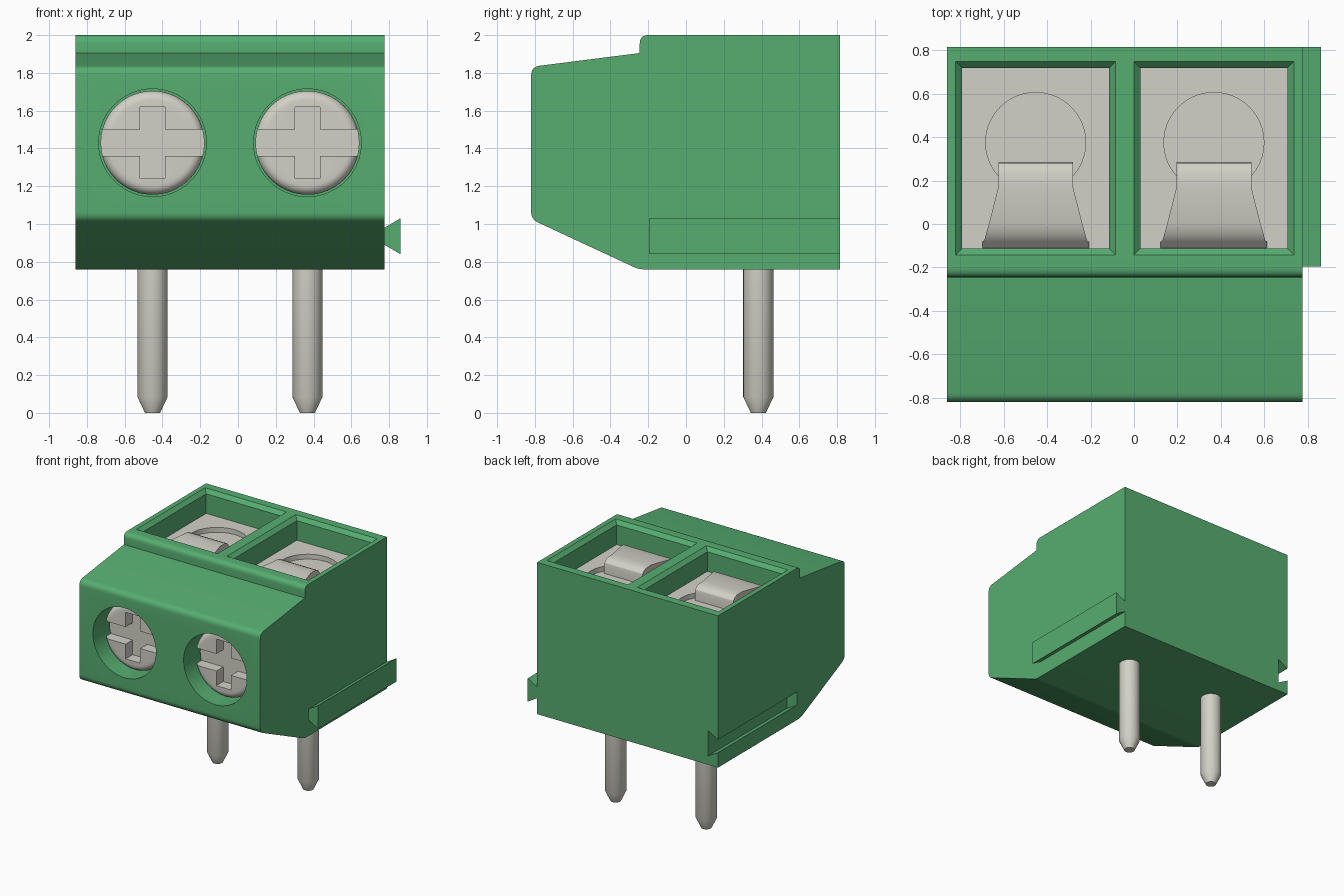
import bpy, bmesh, math
from mathutils import Vector

cube = bpy.data.objects.get("Cube")
if cube:
    bpy.data.objects.remove(cube, do_unlink=True)


def material(name, rgb):
    m = bpy.data.materials.new(name)
    m.use_nodes = True
    m.diffuse_color = (*rgb, 1)
    m.node_tree.nodes["Principled BSDF"].inputs["Base Color"].default_value = (*rgb, 1)
    return m


GREEN = material("green plastic", (0.095, 0.42, 0.166))
METAL = material("warm grey metal", (0.645, 0.638, 0.572))


def loft(name, rings, mat):
    """Closed solid through a list of rings with equal point counts."""
    bm = bmesh.new()
    rows = [[bm.verts.new(p) for p in ring] for ring in rings]
    n = len(rows[0])
    for a, b in zip(rows, rows[1:]):
        for i in range(n):
            j = (i + 1) % n
            bm.faces.new((a[i], a[j], b[j], b[i]))
    bm.faces.new(rows[0])
    bm.faces.new(rows[-1])
    bmesh.ops.recalc_face_normals(bm, faces=bm.faces)
    mesh = bpy.data.meshes.new(name)
    bm.to_mesh(mesh)
    bm.free()
    mesh.materials.append(mat)
    ob = bpy.data.objects.new(name, mesh)
    bpy.context.collection.objects.link(ob)
    return ob


def rect(cx, cy, hx, hy, z):
    return [(cx + sx * hx, cy + sy * hy, z) for sx, sy in ((-1, -1), (1, -1), (1, 1), (-1, 1))]


def box(name, lo, hi, mat):
    cx, cy = (lo[0] + hi[0]) / 2, (lo[1] + hi[1]) / 2
    hx, hy = (hi[0] - lo[0]) / 2, (hi[1] - lo[1]) / 2
    return loft(name, [rect(cx, cy, hx, hy, z) for z in (lo[2], hi[2])], mat)


def turned(name, centre, axis, profile, mat, n=48):
    """Round solid from (radius, position) pairs along the y or z axis."""
    rings = []
    for r, t in profile:
        ring = []
        for i in range(n):
            a = math.tau * i / n
            u, v = centre[0] + r * math.cos(a), centre[1] + r * math.sin(a)
            ring.append((u, t, v) if axis == "y" else (u, v, t))
        rings.append(ring)
    return loft(name, rings, mat)


def rounded(corners, steps=6):
    """Outline with each (a, b, radius) corner softened."""
    out = []
    for i, (a, b, r) in enumerate(corners):
        p = Vector((a, b))
        if not r:
            out.append(p)
            continue
        before = Vector(corners[i - 1][:2])
        after = Vector(corners[(i + 1) % len(corners)][:2])
        s, e = p + (before - p).normalized() * r, p + (after - p).normalized() * r
        for k in range(steps + 1):
            t = k / steps
            out.append(s * (1 - t) ** 2 + p * 2 * t * (1 - t) + e * t * t)
    return out


def cut(ob, cutter):
    mod = ob.modifiers.new("cut", "BOOLEAN")
    mod.object = cutter
    mod.operation = "DIFFERENCE"
    mod.solver = "EXACT"
    bpy.context.view_layer.objects.active = ob
    bpy.ops.object.modifier_apply(modifier=mod.name)
    bpy.data.objects.remove(cutter, do_unlink=True)


def smooth(ob):
    bpy.ops.object.select_all(action="DESELECT")
    ob.select_set(True)
    bpy.context.view_layer.objects.active = ob
    bpy.ops.object.shade_smooth_by_angle(angle=math.radians(30))


LEFT, RIGHT, BACK = 0.775, -0.86, 0.815
FLOOR = 1.81

# Housing: side profile extruded across the width
outline = rounded([
    (BACK, 2, 0), (-0.245, 2, 0.045), (-0.245, 1.905, 0), (-0.82, 1.832, 0.045),
    (-0.82, 1.025, 0.04), (-0.25, 0.76, 0.03), (BACK, 0.76, 0)])
housing = loft("housing", [[(x, y, z) for y, z in outline] for x in (RIGHT, LEFT)], GREEN)


# Dovetail: narrow at the wall, wide at the far end
def dovetail(name, x0, x1, y1, grow):
    section = [(x0, 0.89 - grow), (x1, 0.84 - grow), (x1, 1.03 + grow), (x0, 0.98 + grow)]
    return loft(name, [[(x, y, z) for x, z in section] for y in (-0.195 - grow, y1)], GREEN)


cut(housing, dovetail("groove_cutter", RIGHT - 0.001, RIGHT + 0.09, BACK + 0.1, 0.008))
dovetail("dovetail_rail", LEFT, 0.86, BACK, 0)

for side, x in (("right", -0.4525), ("left", 0.3675)):
    # Wire pocket with a chamfered mouth
    cy = 0.303
    cut(housing, loft("pocket_cutter", [
        rect(x, cy, 0.338, 0.415, 1.7), rect(x, cy, 0.338, 0.415, 1.97),
        rect(x, cy, 0.368, 0.445, 2.0), rect(x, cy, 0.368, 0.445, 2.1)], GREEN))
    # Screw bore
    bore = 1.43
    cut(housing, turned("bore_cutter", (x, bore), "y", [(0.285, -0.9), (0.285, -0.5)], GREEN, 64))

    # Metal pocket floor with a round recess
    plate = box(side + "_clamp_plate", (x - 0.34, cy - 0.417, 1.69), (x + 0.34, cy + 0.417, FLOOR), METAL)
    cut(plate, turned("recess_cutter", (x, 0.375), "z", [(0.23, FLOOR - 0.04), (0.23, 2)], METAL, 64))
    smooth(plate)

    # Bent spring leaf, flaring towards the front
    leaf_rows = [(0.285, 1.83, 0.172), (0.28, 1.855, 0.172), (0.262, 1.875, 0.172),
                 (0.235, 1.886, 0.172), (0.17, 1.888, 0.172), (0.0, 1.877, 0.215),
                 (-0.045, 1.865, 0.228), (-0.075, 1.845, 0.236), (-0.08, 1.84, 0.245),
                 (-0.11, 1.81, 0.245)]
    smooth(loft(side + "_spring_leaf", [
        [(x - w, y, 1.75), (x + w, y, 1.75), (x + w, y, z), (x - w, y, z)]
        for y, z, w in leaf_rows], METAL))

    # Screw with rounded rim and cross slot
    face, rim = -0.71, 0.05
    arc = [(0.275 - rim * (1 - math.cos(a)), face + rim * (1 - math.sin(a)))
           for a in (math.pi / 2 * k / 6 for k in range(7))]
    screw = turned(side + "_screw", (x, bore), "y", [(0.275, -0.48)] + arc, METAL, 64)
    for hx, hz in ((0.3, 0.07), (0.066, 0.19)):
        cut(screw, box("slot_cutter", (x - hx, -0.9, bore - hz), (x + hx, face + 0.09, bore + hz), METAL))
    smooth(screw)

    # Solder pin with tapered tip
    smooth(turned(side + "_pin", (x, 0.383), "z",
                  [(0.04, 0), (0.08, 0.085), (0.08, 0.8)], METAL, 32))

smooth(housing)
